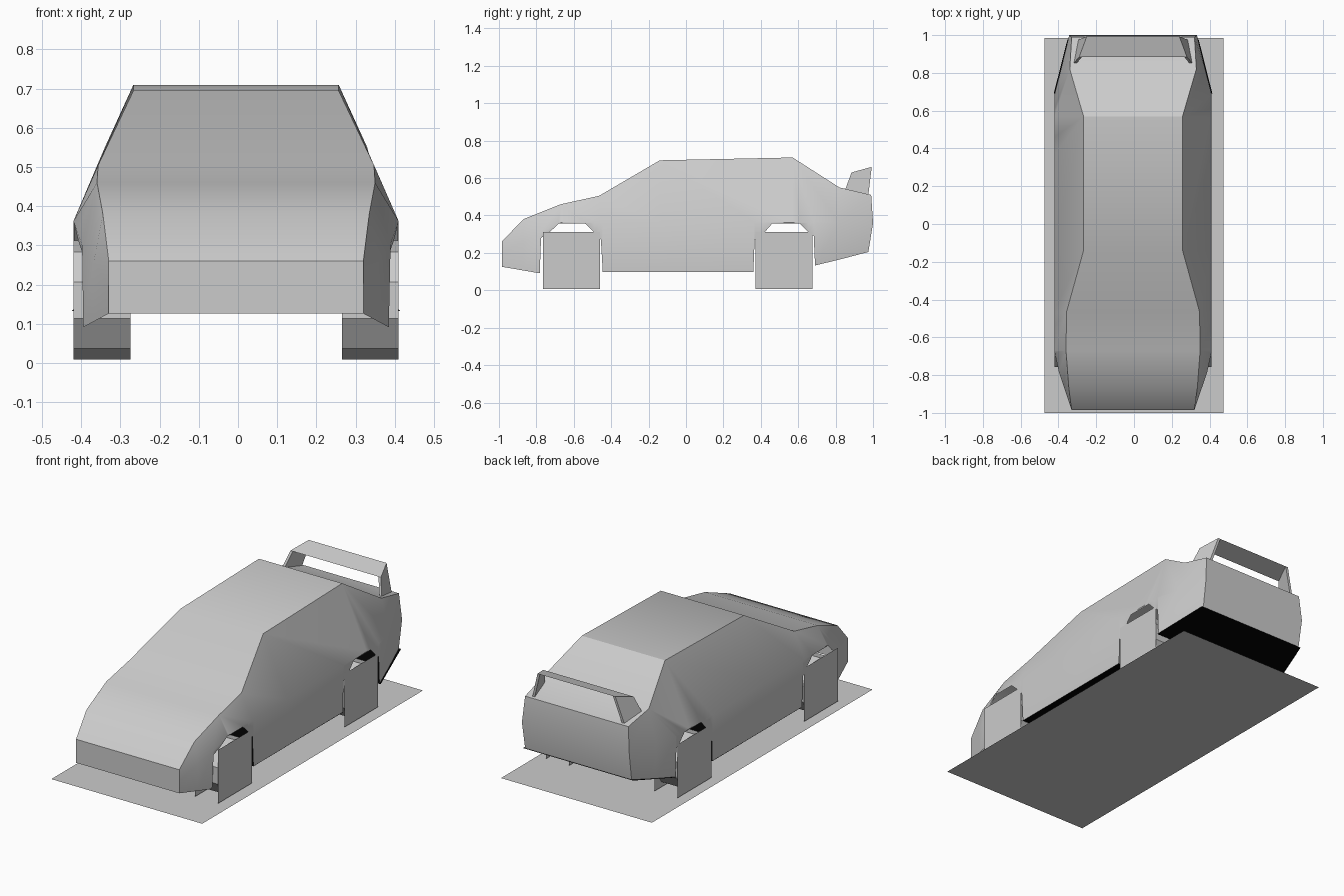
import bpy, math

cube = bpy.data.objects.get("Cube")
if cube:
    bpy.data.objects.remove(cube)


def make_material(name, value):
    mat = bpy.data.materials.new(name)
    mat.use_nodes = True
    color = (value, value, value, 1)
    mat.diffuse_color = color
    mat.node_tree.nodes["Principled BSDF"].inputs["Base Color"].default_value = color
    return mat


grey = make_material("mid grey", 0.6)
black = make_material("black", 0.0)

SHIFT = -0.005  # the car sits slightly off the centre line


def add_object(name, verts, faces, mat=grey, x=SHIFT, smooth=None):
    mesh = bpy.data.meshes.new(name)
    mesh.from_pydata(verts, [], faces)
    mesh.materials.append(mat)
    obj = bpy.data.objects.new(name, mesh)
    obj.location.x = x
    bpy.context.collection.objects.link(obj)
    if smooth:
        bpy.ops.object.select_all(action="DESELECT")
        obj.select_set(True)
        bpy.context.view_layer.objects.active = obj
        bpy.ops.object.shade_smooth_by_angle(angle=math.radians(smooth))
    return obj


def sample(path, y):
    """Linear interpolation along (y, value, ...) points."""
    for a, b in zip(path, path[1:]):
        if y <= b[0]:
            t = (y - a[0]) / (b[0] - a[0])
            return tuple(p + (q - p) * t for p, q in zip(a[1:], b[1:]))
    return path[-1][1:]


# Body rails: y, half width, height
top_rail = [(-0.985, 0.325, 0.26), (-0.87, 0.34, 0.38), (-0.67, 0.355, 0.46),
            (-0.465, 0.352, 0.505), (-0.14, 0.262, 0.695), (0.57, 0.262, 0.71),
            (0.82, 0.335, 0.55), (0.99, 0.325, 0.51)]
belt_rail = [(-0.985, 0.325, 0.2), (-0.782, 0.393, 0.3), (-0.68, 0.415, 0.362),
             (0.69, 0.415, 0.362), (0.99, 0.338, 0.36)]
low_width = [(-0.985, 0.325), (-0.782, 0.39), (-0.68, 0.414), (0.69, 0.412), (0.99, 0.335)]
# Lower edge with wheel arches: y, height
low_edge = [(-0.985, 0.126), (-0.782, 0.091), (-0.775, 0.28), (-0.73, 0.31), (-0.68, 0.357),
            (-0.54, 0.357), (-0.49, 0.31), (-0.455, 0.27), (-0.445, 0.097),
            (0.36, 0.097), (0.367, 0.27), (0.42, 0.31), (0.46, 0.356), (0.61, 0.356),
            (0.655, 0.31), (0.683, 0.29), (0.69, 0.133), (0.99, 0.205)]

# Body vertices: top row at its own stations, belt and lower rows at all of them
top_ys = [p[0] for p in top_rail]
all_ys = sorted({p[0] for p in top_rail + belt_rail + low_edge})
verts, index = [], {}


def add_pair(row, y, width, z, bulge=0.0):
    """Mirrored vertices; the rear end leans by the bulge."""
    for s in (-1, 1):
        index[row, s, y] = len(verts)
        verts.append((s * width, y + (bulge if y == all_ys[-1] else 0), z))


for y, width, z in top_rail:
    add_pair("top", y, width, z)
for y in all_ys:
    add_pair("belt", y, *sample(belt_rail, y), 0.01)
    add_pair("low", y, sample(low_width, y)[0], sample(low_edge, y)[0], -0.015)

# Roof strip and large side panels, then the lower side panels
faces = []
for a, b in zip(top_ys, top_ys[1:]):
    faces.append([index["top", s, y] for s, y in ((-1, a), (1, a), (1, b), (-1, b))])
    span = [y for y in all_ys if a <= y <= b]
    for s in (-1, 1):
        panel = [index["belt", s, y] for y in span] + [index["top", s, b], index["top", s, a]]
        faces.append(panel[::s])
for a, b in zip(all_ys, all_ys[1:]):
    for s in (-1, 1):
        panel = [index["low", s, a], index["low", s, b], index["belt", s, b], index["belt", s, a]]
        faces.append(panel[::s])
# Bumper face at the front, hatch and bumper at the rear
for y, order in ((all_ys[0], 1), (all_ys[-1], -1)):
    for lower, upper in (("low", "belt"), ("belt", "top")):
        cap = [index[lower, -1, y], index[lower, 1, y], index[upper, 1, y], index[upper, -1, y]]
        faces.append(cap[::order])
add_object("body_shell", verts, faces, smooth=31.5)


def trapezoid(name, w0, y0, z0, w1, y1, z1, mat=grey, flip=False, x=SHIFT):
    quad = (3, 2, 1, 0) if flip else (0, 1, 2, 3)
    return add_object(name, [(-w0, y0, z0), (w0, y0, z0), (w1, y1, z1), (-w1, y1, z1)],
                      [quad], mat, x)


# Black floors and grey ground plate
trapezoid("middle_floor", 0.414, -0.445, 0.097, 0.414, 0.36, 0.097, black, flip=True)
trapezoid("rear_floor", 0.42, 0.69, 0.132, 0.347, 0.978, 0.204, black, flip=True)
trapezoid("ground_plate", 0.475, -1.0, 0.0, 0.475, 0.985, 0.0, x=0)

# Wheels: ten-sided tread band between two square side plates
R, CZ, INNER, OUTER = 0.152, 0.16, 0.27, 0.415
for axle, cy in (("front", -0.613), ("rear", 0.523)):
    for side, sx in (("left", 1), ("right", -1)):
        ring = [(cy + R * math.sin(k * math.tau / 10), CZ + R * math.cos(k * math.tau / 10))
                for k in range(10)]
        v = [(sx * w, y, z) for w in (INNER, OUTER) for y, z in ring]
        f = [(k, (k + 1) % 10, 10 + (k + 1) % 10, 10 + k)[::sx] for k in range(10)]
        add_object(f"{axle}_{side}_tread", v, f)
        for label, w, order in (("inner", INNER, -sx), ("outer", OUTER, sx)):
            square = [(sx * w, cy + dy * R, CZ + dz * R)
                      for dy, dz in ((-1, -1), (1, -1), (1, 1), (-1, 1))]
            add_object(f"{axle}_{side}_{label}_plate", square, [(0, 1, 2, 3)[::order]])

# Rear wing blade and its leaning struts
trapezoid("wing_blade", 0.285, 0.885, 0.63, 0.245, 0.993, 0.66)
for side, sx in (("left", 1), ("right", -1)):
    outer = [(0.315, 0.85, 0.535), (0.285, 0.885, 0.63), (0.245, 0.993, 0.66), (0.29, 0.975, 0.51)]
    v = [(sx * (x - d), y, z) for d in (0, 0.015) for x, y, z in outer]
    f = [(0, 3, 2, 1), (4, 5, 6, 7)] + [(i, (i + 1) % 4, 4 + (i + 1) % 4, 4 + i) for i in range(4)]
    add_object(f"wing_strut_{side}", v, [q[::sx] for q in f])
